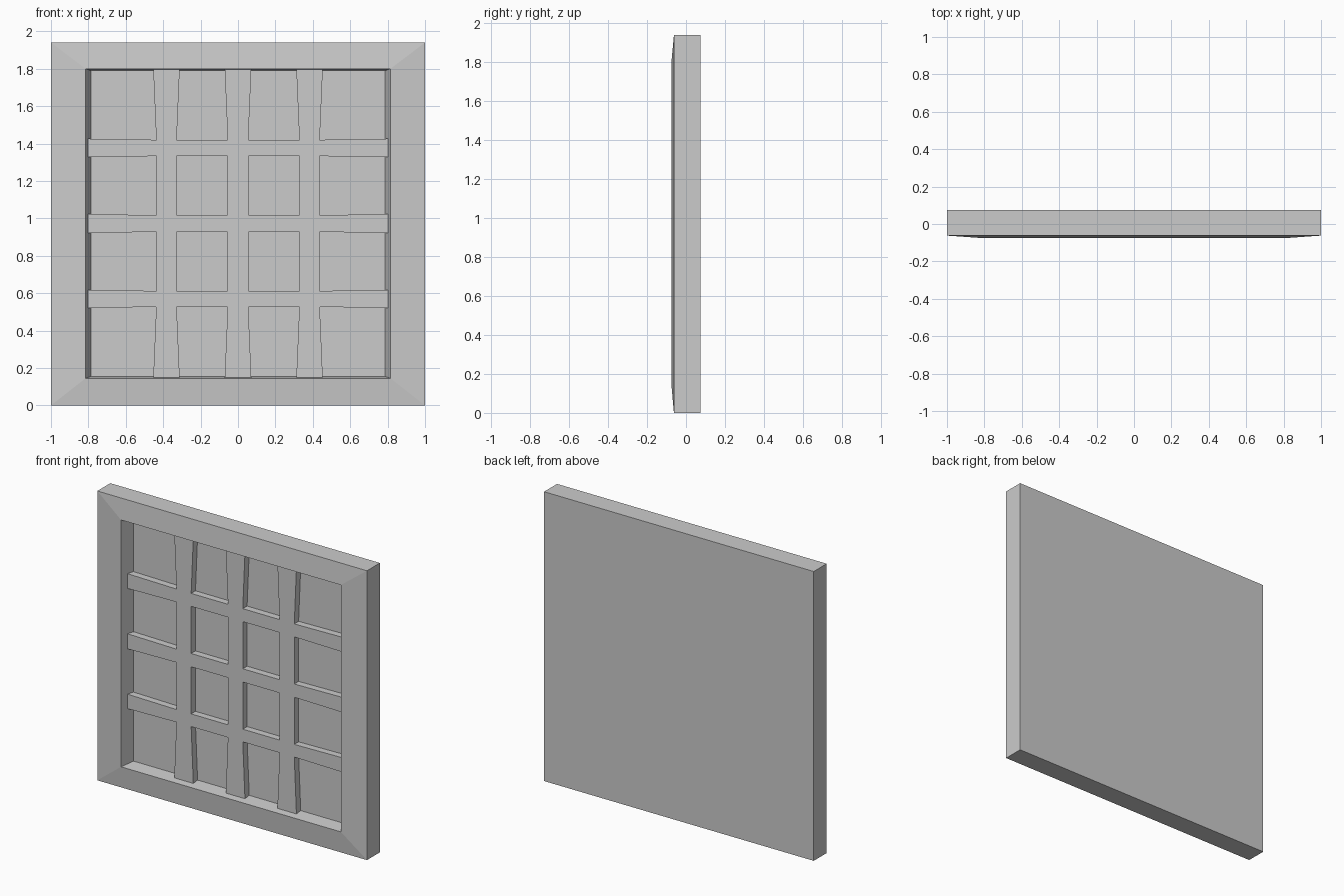
import bpy, bmesh

if "Cube" in bpy.data.objects:
    bpy.data.objects.remove(bpy.data.objects["Cube"])


def finish(bm, name):
    bmesh.ops.recalc_face_normals(bm, faces=bm.faces[:])
    mesh = bpy.data.meshes.new(name)
    bm.to_mesh(mesh)
    bm.free()
    obj = bpy.data.objects.new(name, mesh)
    bpy.context.collection.objects.link(obj)
    return obj


FLOOR_Y = 0.018

# Frame with recessed back panel: rectangular rings (half width, bottom, top, y)
rings = [
    (1.0, 0.0, 1.94, 0.075),         # back
    (1.0, 0.0, 1.94, -0.062),        # outer front edge
    (0.815, 0.145, 1.80, -0.075),    # raised inner lip
    (0.787, 0.155, 1.79, FLOOR_Y),   # recessed panel
]
bm = bmesh.new()
loops = [[bm.verts.new((x, y, z)) for x, z in ((-w, lo), (w, lo), (w, hi), (-w, hi))]
         for w, lo, hi, y in rings]
for a, b in zip(loops, loops[1:]):
    for i in range(4):
        k = (i + 1) % 4
        bm.faces.new((a[i], a[k], b[k], b[i]))
bm.faces.new(loops[0])
bm.faces.new(loops[-1])
finish(bm, "window_frame")

# Lattice: grid of bar edges, odd rows and columns are bars, ends flare out
xs = [-0.803, -0.437, -0.328, -0.055, 0.055, 0.328, 0.437, 0.803]
zs = [0.149, 0.527, 0.612, 0.928, 1.017, 1.333, 1.42, 1.796]
bm = bmesh.new()
grid = {}
for i, x in enumerate(xs):
    for j, z in enumerate(zs):
        side = -1 if i % 2 else 1
        dx = 0.016 * side if j in (0, 7) and 0 < i < 7 else 0
        side = -1 if j % 2 else 1
        dz = 0.006 * side if i in (0, 7) and 0 < j < 7 else 0
        grid[i, j] = bm.verts.new((x + dx, -0.028, z + dz))
for i in range(7):
    for j in range(7):
        if i % 2 or j % 2:
            bm.faces.new([grid[p] for p in ((i, j), (i + 1, j), (i + 1, j + 1), (i, j + 1))])
bmesh.ops.delete(bm, geom=[v for v in bm.verts if not v.link_faces], context='VERTS')
bm.normal_update()
ret = bmesh.ops.extrude_face_region(bm, geom=bm.faces[:], use_keep_orig=True)
for v in ret["geom"]:
    if isinstance(v, bmesh.types.BMVert):
        v.co.y = FLOOR_Y + 0.005

# Side bars' flared outlines follow the front grid straight back into the panel
finish(bm, "lattice_bars")

# Flip signs check: flare widens each bar by moving its outer edges outward
